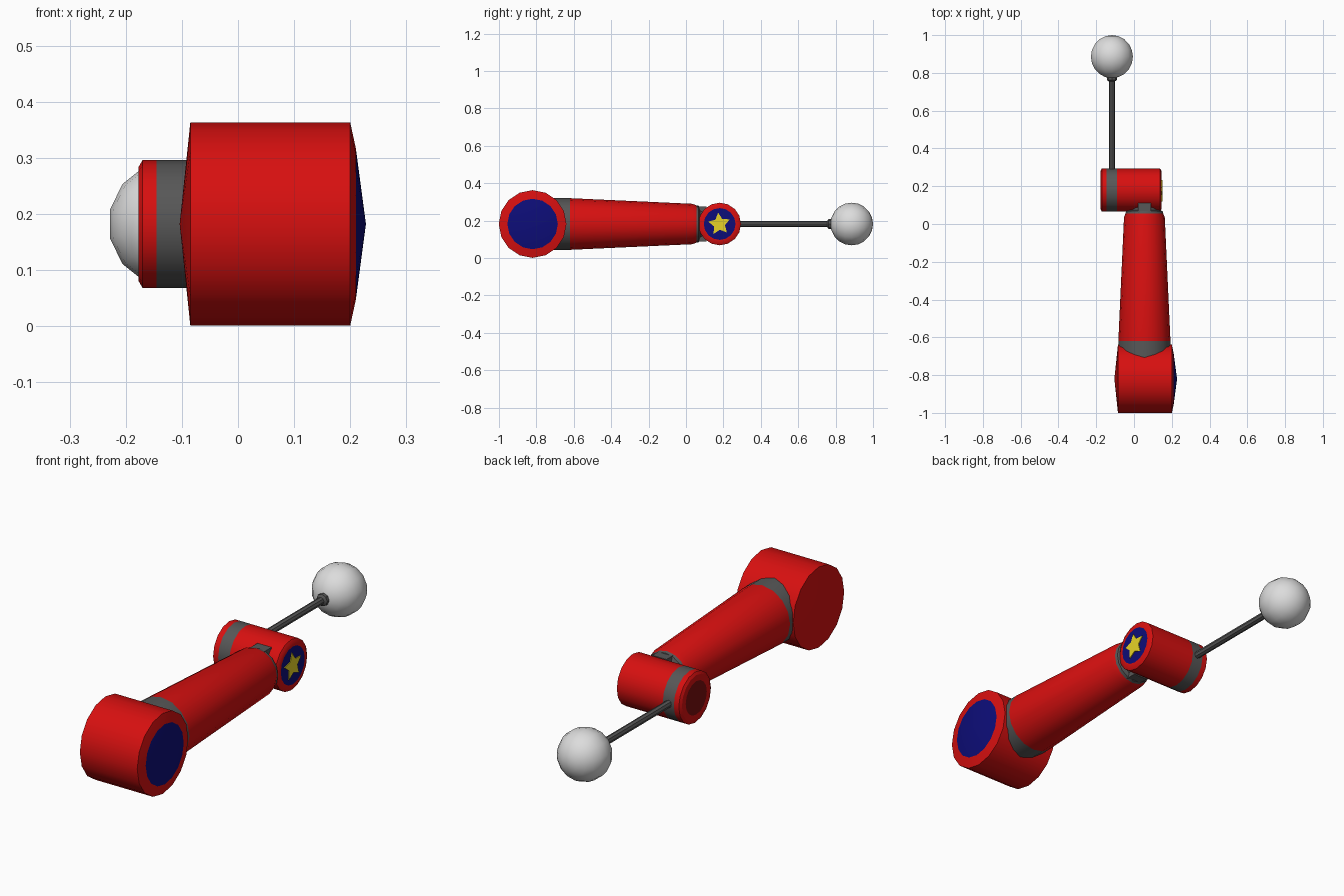
import bpy, bmesh, math
from mathutils import Matrix, Vector

if "Cube" in bpy.data.objects:
    bpy.data.objects.remove(bpy.data.objects["Cube"])

def mat(name, r, g, b):
    m = bpy.data.materials.new(name)
    m.diffuse_color = (r, g, b, 1)
    m.use_nodes = True
    m.node_tree.nodes["Principled BSDF"].inputs["Base Color"].default_value = m.diffuse_color
    return m

RED = mat("red", 0.68, 0.005, 0.005)
DARK_RED = mat("dark_red", 0.19, 0.004, 0.004)
NAVY = mat("navy", 0.004, 0.004, 0.19)
GREY = mat("grey", 0.095, 0.095, 0.095)
WHITE = mat("white", 0.72, 0.72, 0.72)
YELLOW = mat("yellow", 0.8, 0.65, 0.02)
Z = 0.182  # height shared by every axis

def finish(bm, name, mats, smooth=None):
    bmesh.ops.recalc_face_normals(bm, faces=bm.faces)
    me = bpy.data.meshes.new(name)
    bm.to_mesh(me)
    bm.free()
    for m in mats:
        me.materials.append(m)
    ob = bpy.data.objects.new(name, me)
    bpy.context.collection.objects.link(ob)
    if smooth:
        bpy.context.view_layer.objects.active = ob
        ob.select_set(True)
        bpy.ops.object.shade_smooth_by_angle(angle=math.radians(smooth))
        ob.select_set(False)
    return ob

def lathe(name, axis, centre, profile, sides, smooth=30):
    """Revolve (position, radius, material of the next strip) along x or y."""
    bm = bmesh.new()
    mats, rings = [], []
    for p, r, m in profile:
        if m and m not in mats:
            mats.append(m)
        ring = []
        for i in range(sides if r > 0 else 1):
            a = 2 * math.pi * i / sides
            u, v = r * math.cos(a), r * math.sin(a)
            off = Vector((p, u, v)) if axis == 'x' else Vector((u, p, v))
            ring.append(bm.verts.new(Vector(centre) + off))
        rings.append(ring)
    for k in range(len(rings) - 1):
        a, b = rings[k], rings[k + 1]
        for i in range(sides):
            j = (i + 1) % sides
            if len(a) == 1:
                f = bm.faces.new((a[0], b[i], b[j]))
            elif len(b) == 1:
                f = bm.faces.new((a[i], b[0], a[j]))
            else:
                f = bm.faces.new((a[i], b[i], b[j], a[j]))
            f.material_index = mats.index(profile[k][2])
    return finish(bm, name, mats, smooth)

# Large shoulder joint: shallow conical caps, navy disc on the right
lathe("shoulder_joint", 'x', (0, -0.82, Z), [
    (-0.104, 0, RED), (-0.085, 0.181, RED), (0.2, 0.181, RED),
    (0.21, 0.135, NAVY), (0.228, 0, None)], 16)

# Grey collar and tapered arm
lathe("arm", 'y', (0.055, 0, Z), [
    (-0.75, 0, GREY), (-0.75, 0.138, GREY), (-0.62, 0.138, RED),
    (0.035, 0.108, RED), (0.055, 0.1, GREY), (0.068, 0.097, GREY),
    (0.075, 0.08, GREY), (0.12, 0.06, GREY), (0.12, 0, None)], 16)

# Tongue that links the arm to the elbow
bm = bmesh.new()
bmesh.ops.create_cube(bm, size=1, matrix=Matrix.Translation((0.055, 0.08, Z))
                      @ Matrix.Diagonal((0.07, 0.06, 0.186, 1)))
finish(bm, "elbow_tongue", [GREY])

# Small elbow joint with grey band and coloured end discs
lathe("elbow_joint", 'x', (0, 0.18, Z), [
    (-0.176, 0, DARK_RED), (-0.177, 0.075, RED), (-0.177, 0.102, RED),
    (-0.17, 0.114, RED), (-0.145, 0.114, GREY), (-0.09, 0.114, RED),
    (0.138, 0.114, RED), (0.145, 0.102, RED), (0.146, 0.085, NAVY),
    (0.147, 0, None)], 16)

# Thin star plate on the navy disc
bm = bmesh.new()
pts = []
for i in range(10):
    a = math.radians(96 + 36 * i)
    r = 0.061 if i % 2 == 0 else 0.031
    pts.append(bm.verts.new((0.146, 0.178 + r * math.cos(a), Z + r * math.sin(a))))
face = bm.faces.new(pts)
ext = bmesh.ops.extrude_face_region(bm, geom=[face])
bmesh.ops.translate(bm, vec=(0.004, 0, 0),
                    verts=[v for v in ext["geom"] if isinstance(v, bmesh.types.BMVert)])
finish(bm, "star_badge", [YELLOW])

# Rod with a flared tip
lathe("rod", 'y', (-0.117, 0, Z), [
    (0.25, 0, GREY), (0.25, 0.016, GREY), (0.755, 0.016, GREY),
    (0.762, 0.027, GREY), (0.79, 0.027, GREY), (0.79, 0, None)], 8)

# Ball at the end, poles along the rod
bm = bmesh.new()
bmesh.ops.create_uvsphere(bm, u_segments=14, v_segments=10, radius=0.114,
                          matrix=Matrix.Translation((-0.117, 0.886, Z))
                          @ Matrix.Rotation(math.pi / 2, 4, 'X'))
finish(bm, "ball", [WHITE], 40)
